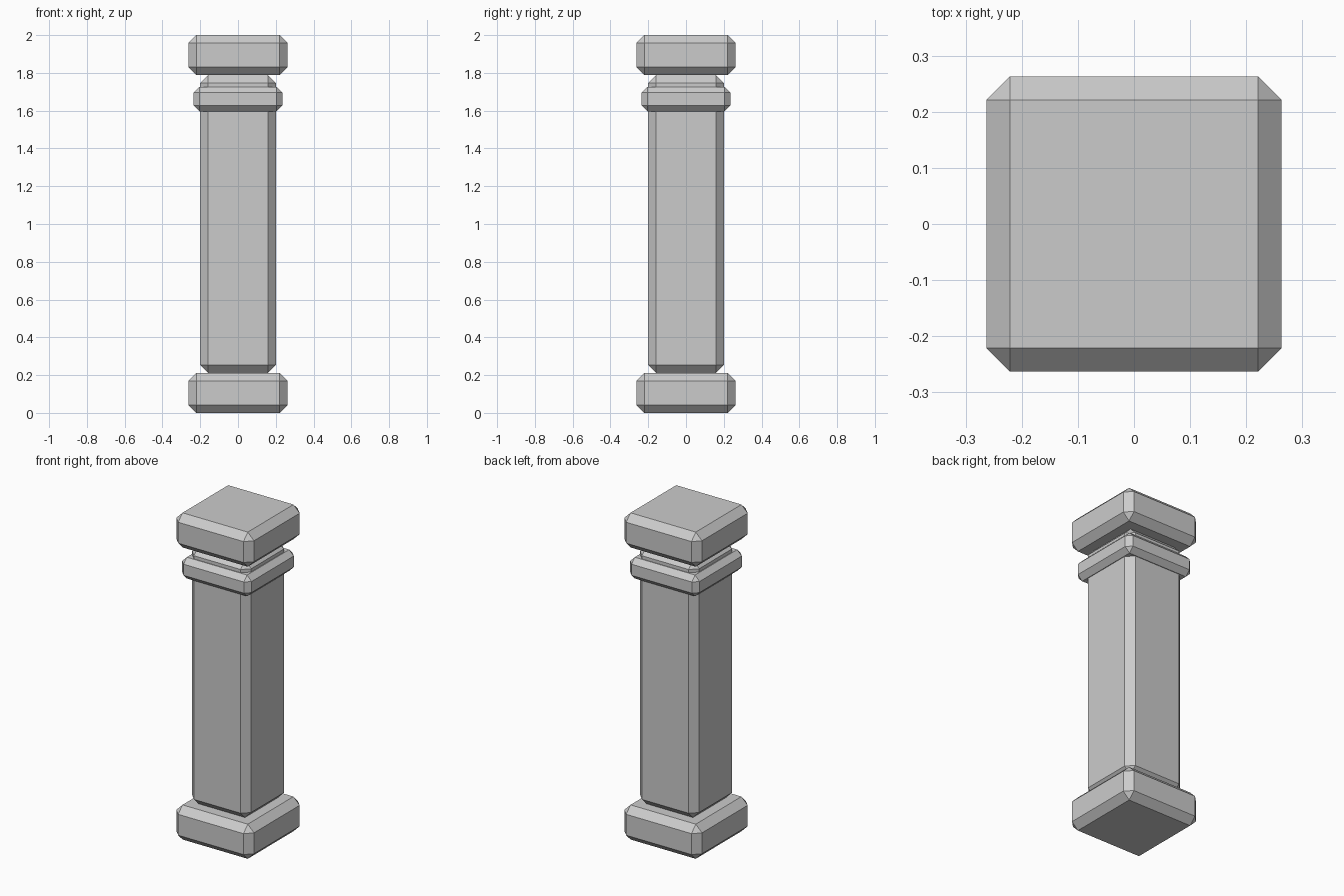
import bpy

if "Cube" in bpy.data.objects:
    bpy.data.objects.remove(bpy.data.objects["Cube"])

# Single stone colour
stone = bpy.data.materials.new("stone_grey")
stone.diffuse_color = (0.6, 0.6, 0.6, 1)
stone.use_nodes = True
stone.node_tree.nodes["Principled BSDF"].inputs["Base Color"].default_value = stone.diffuse_color


def chamfered_block(name, half, z0, z1, chamfer):
    """Square block from z0 to z1 with every edge cut by a flat chamfer."""
    bpy.ops.mesh.primitive_cube_add(size=1, location=(0, 0, (z0 + z1) / 2))
    ob = bpy.context.object
    ob.name = name
    ob.scale = (2 * half, 2 * half, z1 - z0)
    bpy.ops.object.transform_apply(location=False, rotation=False, scale=True)
    ob.data.materials.append(stone)
    mod = ob.modifiers.new("chamfer", 'BEVEL')
    mod.width = chamfer
    mod.segments = 1
    mod.limit_method = 'NONE'
    return ob


# Base, shaft, collar around the shaft, and capital
chamfered_block("base", 0.263, 0.0, 0.212, 0.042)
chamfered_block("shaft", 0.20, 0.212, 1.788, 0.042)
chamfered_block("collar", 0.235, 1.596, 1.726, 0.031)
chamfered_block("capital", 0.263, 1.788, 2.0, 0.042)
